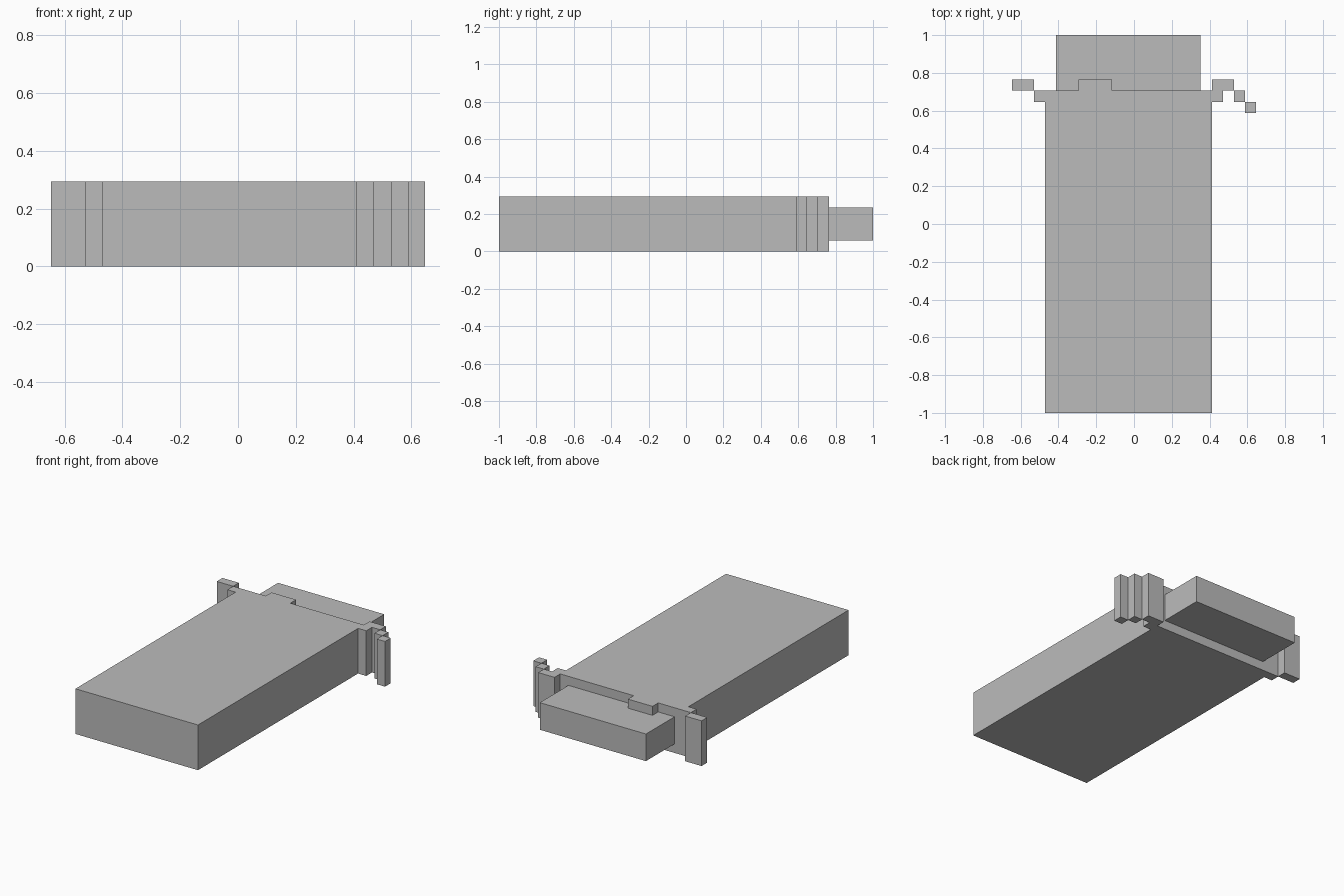
import bpy
import bmesh
from mathutils import Matrix, Vector

cube = bpy.data.objects.get("Cube")
if cube:
    bpy.data.objects.remove(cube, do_unlink=True)

U = 2 / 34   # one modelling step; the whole length is 34 steps
TOP = 5      # housing height in steps

grey = bpy.data.materials.new("plain grey")
grey.use_nodes = True
colour = (0.5, 0.5, 0.5, 1)
grey.diffuse_color = colour
grey.node_tree.nodes["Principled BSDF"].inputs["Base Color"].default_value = colour


def box(name, x, y, z=(0, TOP)):
    """Flat-shaded box from (low, high) step ranges on each axis."""
    low, high = (Vector(c) * U for c in zip(x, y, z))
    bm = bmesh.new()
    bmesh.ops.create_cube(bm, size=1, matrix=Matrix.LocRotScale(
        (low + high) / 2, None, high - low))
    mesh = bpy.data.meshes.new(name)
    bm.to_mesh(mesh)
    bm.free()
    mesh.materials.append(grey)
    bpy.context.collection.objects.link(bpy.data.objects.new(name, mesh))


# Main housing, rear plug and the small key tab above the plug
box("housing", (-8, 7), (-17, 12))
box("rear_plug", (-7, 6), (12, 17), (1, 4))
box("key_tab", (-5, -2), (12, 13), (4, TOP))

# Stepped clip on the right side
box("right_clip_root", (-9, -8), (11, 12))
box("right_clip_end", (-11, -9), (12, 13))

# Stepped lever on the left side
box("left_lever_root", (7, 8), (11, 12))
box("left_lever_bridge", (7, 9), (12, 13))
box("left_lever_bend", (9, 10), (11, 12))
box("left_lever_tip", (10, 11), (10, 11))
